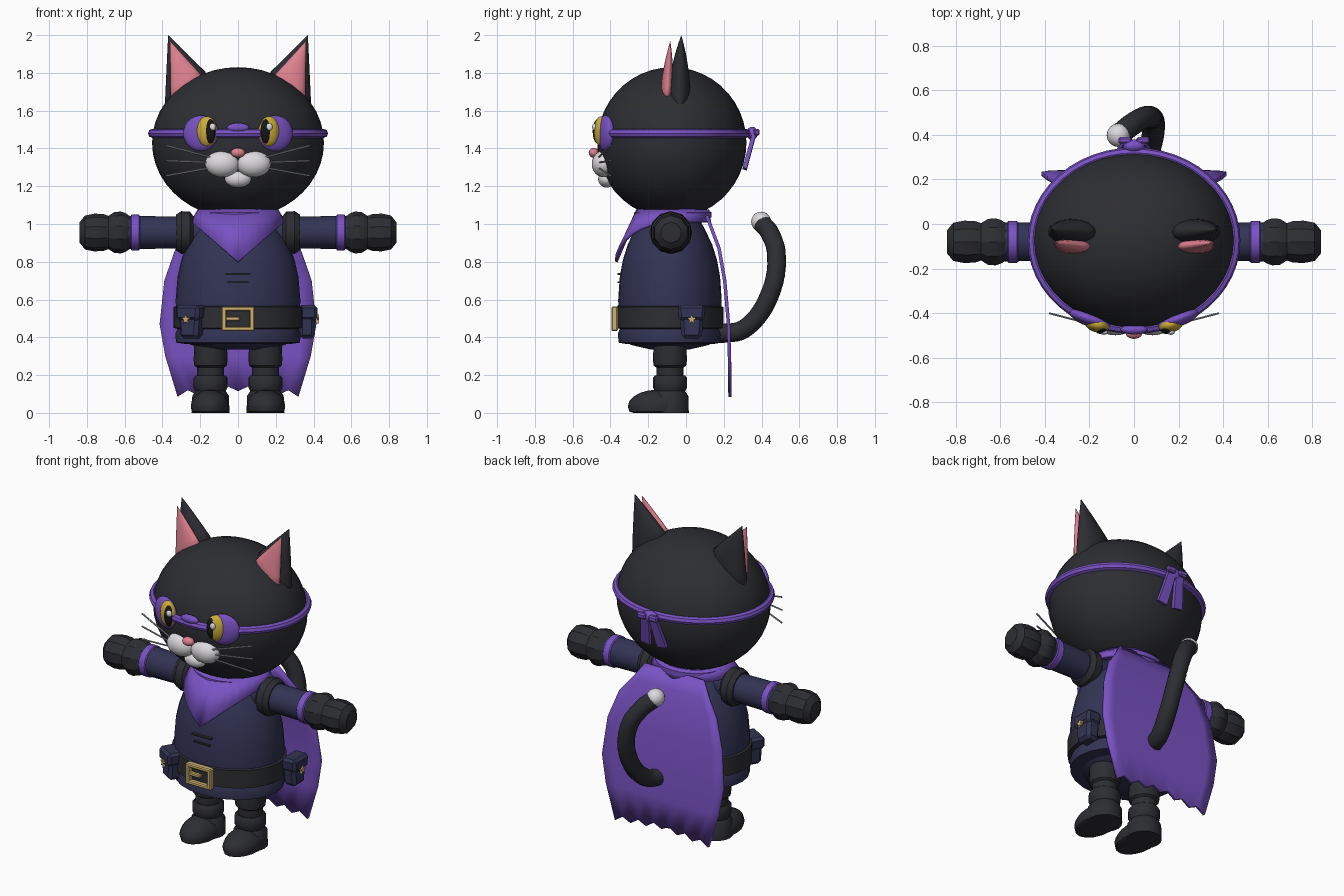
import bpy, bmesh, math
from mathutils import Matrix, Vector

if "Cube" in bpy.data.objects:
    bpy.data.objects.remove(bpy.data.objects["Cube"])

COLOURS = {
    "black": (0.026, 0.027, 0.032), "navy": (0.032, 0.034, 0.088), "purple": (0.19, 0.085, 0.55),
    "brass": (0.62, 0.44, 0.16), "yellow": (0.60, 0.42, 0.04), "white": (0.72, 0.70, 0.72),
    "pink": (0.74, 0.22, 0.28), "pupil": (0.008, 0.008, 0.010), "grey": (0.40, 0.40, 0.42),
}
MATS = {}
for key, rgb in COLOURS.items():
    MATS[key] = bpy.data.materials.new(key)
    MATS[key].diffuse_color = (*rgb, 1)


def finish(name, bm, mat, angle=40, matrix=None):
    if matrix is not None:
        bm.transform(matrix)
    bmesh.ops.recalc_face_normals(bm, faces=bm.faces[:])
    me = bpy.data.meshes.new(name)
    bm.to_mesh(me)
    bm.free()
    me.materials.append(MATS[mat])
    me.shade_smooth()
    me.set_sharp_from_angle(angle=math.radians(angle))
    ob = bpy.data.objects.new(name, me)
    bpy.context.collection.objects.link(ob)
    return ob


def loft(name, rings, mat, angle=40, caps=True, closed=True, matrix=None):
    """Skin a list of equally long point rings."""
    bm = bmesh.new()
    vs = [[bm.verts.new(p) for p in ring] for ring in rings]
    n = len(vs[0])
    for a, b in zip(vs, vs[1:]):
        for i in range(n if closed else n - 1):
            j = (i + 1) % n
            bm.faces.new((a[i], a[j], b[j], b[i]))
    if caps:
        bm.faces.new(vs[0])
        bm.faces.new(vs[-1])
    return finish(name, bm, mat, angle, matrix)


def lathe(name, profile, mat, centre=(0, 0), sy=1.0, n=24, angle=40, matrix=None):
    """Turn (radius, height) points about z."""
    rings = [[(centre[0] + r * math.cos(2 * math.pi * i / n),
               centre[1] + sy * r * math.sin(2 * math.pi * i / n), z) for i in range(n)]
             for r, z in profile]
    return loft(name, rings, mat, angle, matrix=matrix)


def ball(name, loc, rad, mat, rz=0.0, n=24, floor=None):
    bm = bmesh.new()
    bmesh.ops.create_uvsphere(bm, u_segments=n, v_segments=n // 2 + 2, radius=1)
    bm.transform(Matrix.Translation(loc) @ Matrix.Rotation(rz, 4, 'Z') @ Matrix.Diagonal((*rad, 1)))
    if floor is not None:
        for v in bm.verts:
            v.co.z = max(v.co.z, floor)
    return finish(name, bm, mat, 50)


def box(name, loc, size, mat, matrix=Matrix(), bevel=0.0, taper=1.0):
    bm = bmesh.new()
    bmesh.ops.create_cube(bm, size=1)
    for v in bm.verts:
        if v.co.z < 0:
            v.co.x *= taper
    bm.transform(Matrix.Translation(loc) @ Matrix.Diagonal((*size, 1)))
    if bevel:
        bmesh.ops.bevel(bm, geom=bm.edges[:], offset=bevel, segments=1, affect='EDGES')
    return finish(name, bm, mat, 30, matrix)


def tube(name, points, radius, mat, sides=12, steps=6):
    """Round tube along a smooth path through the points."""
    pts = [Vector(p) for p in points]
    ext = [2 * pts[0] - pts[1]] + pts + [2 * pts[-1] - pts[-2]]
    path = []
    for k in range(len(pts) - 1):
        a, b, c, d = ext[k:k + 4]
        for s in range(steps):
            t = s / steps
            path.append(0.5 * (2 * b + (c - a) * t + (2 * a - 5 * b + 4 * c - d) * t * t
                               + (3 * b - a - 3 * c + d) * t ** 3))
    path.append(pts[-1])
    rings = []
    for k, p in enumerate(path):
        q = (path[min(k + 1, len(path) - 1)] - path[max(k - 1, 0)]).to_track_quat('Z', 'X')
        rings.append([p + q @ Vector((radius * math.cos(2 * math.pi * i / sides),
                                      radius * math.sin(2 * math.pi * i / sides), 0))
                      for i in range(sides)])
    return loft(name, rings, mat)


def thicken(ob, t):
    m = ob.modifiers.new("thickness", 'SOLIDIFY')
    m.thickness, m.offset = t, 0


# Head and mask band
ball("head", (0, -0.075, 1.43), (0.455, 0.395, 0.40), "black", n=40)
N = 48
loft("mask_band", [[((0.453 + 0.024 * math.cos(b)) * math.cos(a),
                     -0.075 + (0.394 + 0.024 * math.cos(b)) * math.sin(a),
                     1.48 + 0.024 * math.sin(b)) for b in [i * math.pi / 4 for i in range(8)]]
                   for a in [2 * math.pi * k / N for k in range(N + 1)]], "purple", caps=False)
ball("mask_bridge", (0, -0.473, 1.51), (0.06, 0.022, 0.025), "purple")

# Knot and hanging ends at the back of the band
ball("mask_knot", (0, 0.35, 1.48), (0.05, 0.03, 0.035), "purple", n=12)
for s, side in ((-1, "left"), (1, "right")):
    box("knot_loop_" + side, (s * 0.04, 0.375, 1.485), (0.06, 0.03, 0.035), "purple", bevel=0.008)
    tilt = (Matrix.Translation((s * 0.012, 0.365, 1.49)) @ Matrix.Rotation(-s * 0.16, 4, 'Y')
            @ Matrix.Rotation(-0.26, 4, 'X'))
    box("knot_end_" + side, (s * 0.012, 0, -0.105), (0.05, 0.022, 0.21), "purple", tilt, taper=1.25)

    # Eyes
    ball("eye_mask_" + side, (s * 0.197, -0.425, 1.48), (0.098, 0.035, 0.095), "purple", s * 0.33)
    ball("eye_" + side, (s * 0.165, -0.45, 1.49), (0.056, 0.036, 0.08), "yellow", s * 0.25)
    ball("pupil_" + side, (s * 0.148, -0.466, 1.49), (0.031, 0.028, 0.066), "pupil", s * 0.2)
    ball("eye_glint_" + side, (s * 0.15 + 0.015, -0.485, 1.513), (0.018, 0.012, 0.02), "white", n=12)

    # Muzzle and whiskers
    ball("cheek_" + side, (s * 0.083, -0.437, 1.318), (0.092, 0.062, 0.07), "white")
    for k, (z0, z1) in enumerate(((1.35, 1.415), (1.325, 1.335), (1.30, 1.255))):
        tube(f"whisker_{side}_{k}", [(s * 0.13, -0.465, z0), (s * 0.38, -0.40, z1)], 0.005, "grey", 6, 1)

    # Ears: flattened cones on a slanted base
    def ear(name, base, u, v, tip, mat):
        base, u, tip = Vector(base), Vector(u), Vector(tip)
        rings = []
        for t in (-0.12, 0, 0.15, 0.35, 0.6, 0.82, 0.99):
            w = 1 - max(t, 0) if t >= 0 else 0.8
            wy = w * (1 + 0.6 * max(t, 0))
            c = base.lerp(tip, t)
            rings.append([(s * p.x, p.y, p.z) for p in
                          [c + u * w * math.cos(a) + Vector((0, v * wy * math.sin(a), 0))
                           for a in [i * math.pi / 8 for i in range(16)]]])
        loft(name, rings, mat, 60)
    ear("ear_" + side, (0.28, -0.035, 1.71), (0.108, 0, -0.095), 0.058, (0.37, -0.025, 2.0), "black")
    ear("inner_ear_" + side, (0.277, -0.10, 1.735), (0.08, 0, -0.058), 0.032, (0.36, -0.083, 1.97), "pink")

    # Arms, modelled along z then laid sideways
    arm = Matrix.Translation((0, -0.08, 0.955)) @ Matrix.Rotation(s * math.pi / 2, 4, 'Y')
    lathe("sleeve_" + side, [(0.085, 0.15), (0.085, 0.35), (0.088, 0.60)], "navy", matrix=arm, n=16)
    lathe("shoulder_cuff_" + side, [(0.085, 0.235), (0.11, 0.255), (0.113, 0.30), (0.095, 0.328)],
          "black", matrix=arm, n=12, angle=30)
    lathe("sleeve_stripe_" + side, [(0.088, 0.52), (0.094, 0.525), (0.094, 0.563), (0.088, 0.568)],
          "purple", matrix=arm, n=16)
    lathe("glove_cuff_" + side, [(0.085, 0.57), (0.102, 0.595), (0.111, 0.62), (0.108, 0.655), (0.085, 0.69)],
          "black", matrix=arm, n=10, angle=30)
    lathe("glove_hand_" + side, [(0.08, 0.665), (0.097, 0.71), (0.10, 0.76), (0.09, 0.81), (0.055, 0.838)],
          "black", matrix=arm, n=10, angle=30)

    # Legs and boots
    c = (s * 0.145, -0.085)
    lathe("trouser_leg_" + side, [(0.085, 0.40), (0.09, 0.28), (0.086, 0.25), (0.072, 0.24), (0.072, 0.15)],
          "black", c, n=16)
    lathe("boot_cuff_" + side, [(0.08, 0.198), (0.09, 0.185), (0.09, 0.135), (0.08, 0.115), (0.097, 0.09),
                                (0.10, 0.0)], "black", c, n=16)
    ball("boot_toe_" + side, (s * 0.148, -0.15, 0.035), (0.102, 0.158, 0.088), "black", n=16, floor=0.0)

ball("chin", (0, -0.42, 1.238), (0.07, 0.045, 0.045), "white")
ball("nose", (0, -0.488, 1.377), (0.038, 0.027, 0.026), "pink")

# Body, hem and belt
Y, SY = -0.085, 0.83
lathe("tunic", [(0.12, 0.335), (0.25, 0.36), (0.31, 0.42), (0.328, 0.50), (0.33, 0.60), (0.32, 0.72), (0.30, 0.81),
                (0.27, 0.89), (0.23, 0.96), (0.18, 1.04)], "navy", (0, Y), SY, 32, 60)
lathe("tunic_hem", [(0.28, 0.365), (0.328, 0.372), (0.332, 0.42), (0.318, 0.45)], "navy", (0, Y), SY, 24)
lathe("belt", [(0.32, 0.445), (0.342, 0.45), (0.342, 0.56), (0.32, 0.568)], "black", (0, Y), SY, 32)
for k, (z, w) in enumerate(((0.735, 0.13), (0.692, 0.11))):
    box(f"tunic_stitch_{k}", (0, -0.352, z), (w, 0.02, 0.009), "black")

# Buckle: frame and prong
for s in (-1, 1):
    box("buckle_side", (s * 0.074, -0.378, 0.498), (0.028, 0.034, 0.13), "brass", bevel=0.006)
    box("buckle_bar", (0, -0.378, 0.498 + s * 0.053), (0.17, 0.034, 0.024), "brass", bevel=0.006)
box("buckle_prong", (-0.03, -0.378, 0.498), (0.08, 0.026, 0.022), "brass", bevel=0.005)

# Belt pouches with star studs, outward side is local -y
for side, pos, turn in (("left", (-0.245, -0.295, 0), -0.55), ("right", (0.365, 0.03, 0), math.pi / 2)):
    m = Matrix.Translation(pos) @ Matrix.Rotation(turn, 4, 'Z')
    box("pouch_" + side, (0, 0, 0.455), (0.125, 0.085, 0.12), "navy", m, 0.018, 0.85)
    box("pouch_flap_" + side, (0, -0.005, 0.53), (0.15, 0.10, 0.08), "navy", m, 0.016, 0.9)
    star = [(r * math.sin(i * math.pi / 5), 0.495 + r * math.cos(i * math.pi / 5))
            for i, r in enumerate((0.026, 0.012) * 5)]
    loft("pouch_star_" + side, [[(x, y, z) for x, z in star] for y in (-0.05, -0.063)], "brass", matrix=m)

# Neck scarf: ring at the neck falling to a point in front
top, low = [], []
for i in range(32):
    a = 2 * math.pi * i / 32
    x, y = math.cos(a), math.sin(a)
    front = y < 0.001
    top.append((0.205 * x, -0.07 + 0.185 * y, 1.075))
    low.append((0.245 * x, -0.07 + (0.30 if front else 0.195) * y, 0.80 + 0.21 * abs(x) if front else 1.01))
thicken(loft("neck_scarf", [top, low], "purple", caps=False), 0.016)
lathe("scarf_collar", [(0.20, 1.03), (0.222, 1.035), (0.222, 1.062), (0.20, 1.072)], "purple", (0, -0.07), 0.92, 32)

# Cape with ragged hem
cape = []
for w, y, z in ((0.2, 0.11, 1.045), (0.265, 0.145, 0.95), (0.33, 0.175, 0.87), (0.39, 0.205, 0.70),
                (0.415, 0.225, 0.47), (0.385, 0.23, 0.30), (0.32, 0.233, 0.085)):
    row = []
    for j in range(13):
        t = j / 6 - 1
        hem = (0.03 * (j % 2) + 0.03 * (1 - abs(t))) if z < 0.1 else 0
        row.append((w * t, y, z + hem))
    cape.append(row)
thicken(loft("cape", cape, "purple", caps=False, closed=False), 0.018)

# Tail
tail = [(0.03, 0.19, 0.42), (0.06, 0.30, 0.44), (0.085, 0.40, 0.54), (0.085, 0.468, 0.70),
        (0.05, 0.478, 0.85), (-0.01, 0.445, 0.95), (-0.06, 0.405, 1.0)]
tube("tail", tail, 0.05, "black", 16)
ball("tail_base", tail[0], (0.05, 0.05, 0.05), "black", n=16)
ball("tail_tip", (-0.07, 0.398, 1.012), (0.053, 0.053, 0.053), "white", n=16)

for m in bpy.data.materials:
    if m.users and not m.is_grease_pencil:
        m.use_nodes = True
        m.node_tree.nodes["Principled BSDF"].inputs["Base Color"].default_value = m.diffuse_color
